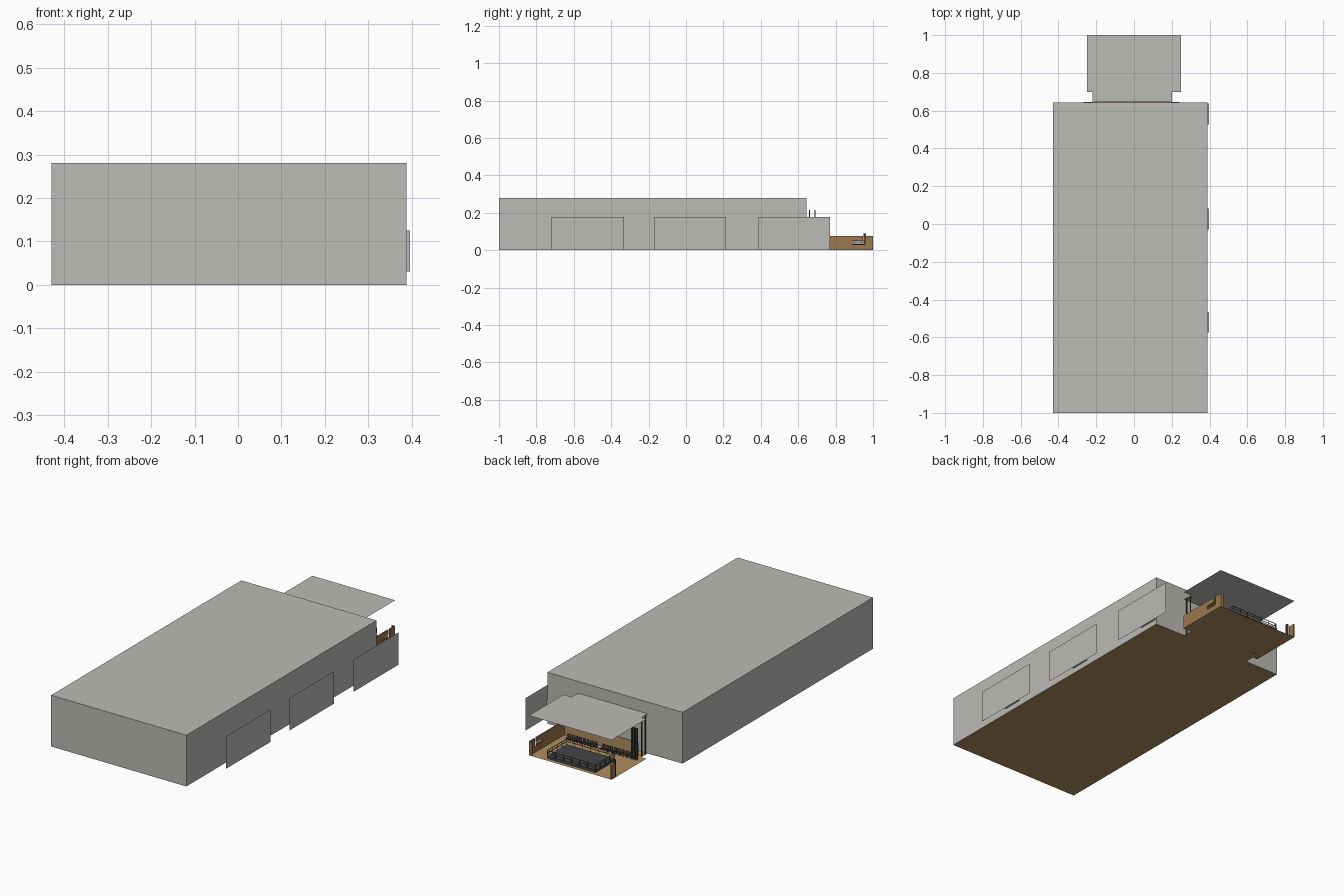
import bpy
import bmesh

cube = bpy.data.objects.get("Cube")
if cube:
    bpy.data.objects.remove(cube, do_unlink=True)


def material(name, rgb):
    m = bpy.data.materials.new(name)
    m.use_nodes = True
    color = (*rgb, 1)
    m.diffuse_color = color
    m.node_tree.nodes["Principled BSDF"].inputs["Base Color"].default_value = color
    return m


grey = material("pale_grey", (0.5, 0.495, 0.465))
tan = material("tan_floor", (0.44, 0.27, 0.12))
brown = material("brown_wood", (0.33, 0.185, 0.075))
dark = material("dark_grey", (0.06, 0.06, 0.065))


def finish(bm, name, mat):
    mesh = bpy.data.meshes.new(name)
    bm.to_mesh(mesh)
    bm.free()
    mesh.materials.append(mat)
    obj = bpy.data.objects.new(name, mesh)
    bpy.context.collection.objects.link(obj)
    return obj


def add_box(bm, xs, ys, zs):
    verts = bmesh.ops.create_cube(bm, size=1)["verts"]
    for v in verts:
        v.co = [r[0] if c < 0 else r[1] for c, r in zip(v.co, (xs, ys, zs))]
    return verts


def boxes(name, mat, parts):
    bm = bmesh.new()
    for p in parts:
        add_box(bm, *p)
    return finish(bm, name, mat)


def sheet(name, mat, points):
    bm = bmesh.new()
    bm.faces.new([bm.verts.new(p) for p in points])
    return finish(bm, name, mat)


# Main hall: walls and roof, open underneath
bm = bmesh.new()
add_box(bm, (-0.43, 0.388), (-1, 0.643), (0, 0.28))
bm.normal_update()
bmesh.ops.delete(bm, geom=[f for f in bm.faces if f.normal.z < -0.5], context="FACES")
finish(bm, "main_hall", grey)

# Floor slab and annex roof share the stepped annex outline
annex = [(0.2, 0.645), (0.2, 0.70), (0.25, 0.70), (0.25, 1),
         (-0.25, 1), (-0.25, 0.70), (-0.22, 0.70), (-0.22, 0.645)]
hall = [(-0.43, 0.643), (-0.43, -1), (0.388, -1), (0.388, 0.643)]
sheet("floor", tan, [(x, y, 0) for x, y in hall + annex])
sheet("annex_roof", grey, [(x, y, 0.217) for x, y in annex])

# Free-standing side panels with a shallow wall box behind each
for i, y in enumerate((-0.525, 0.022, 0.578)):
    a, b = y - 0.193, y + 0.193
    sheet(f"side_panel_{i}", grey,
          [(0.43, a, 0), (0.43, b, 0), (0.43, b, 0.177), (0.43, a, 0.177)])
    boxes(f"wall_box_{i}", grey,
          [((0.387, 0.396), (y - 0.055 + 0.005, y + 0.06), (0.03, 0.125))])

# Low annex walls, with a slit window on the left side
left = (0.244, 0.25)
boxes("annex_walls", brown, [
    (left, (0.70, 0.89), (0, 0.077)),
    (left, (0.89, 0.957), (0, 0.03)),
    (left, (0.89, 0.945), (0.05, 0.077)),
    (left, (0.89, 0.945), (0.035, 0.042)),
    (left, (0.957, 1), (0, 0.077)),
    ((0.232, 0.25), (0.994, 1), (0, 0.077)),
    ((-0.25, -0.244), (0.965, 1), (0, 0.077)),
])
boxes("annex_inner_wall", tan, [((-0.2, 0.244), (0.698, 0.702), (0, 0.077))])

# Raised platform with railings
x0, x1, y0, y1 = -0.14, 0.15, 0.815, 0.982
boxes("platform", dark, [((x0, x1), (y0, y1), (0.002, 0.016))])
t = 0.0012
rails = []
for z in (0.032, 0.046):
    for y in (y0, y1):
        rails.append(((x0, x1), (y - t, y + t), (z - t, z + t)))
    for x in (x0, x1):
        rails.append(((x - t, x + t), (y0, y1), (z - t, z + t)))
for i in range(7):
    x = x0 + (x1 - x0) * i / 6
    for y in (y0, y1):
        rails.append(((x - t, x + t), (y - t, y + t), (0.016, 0.047)))
for i in range(1, 4):
    y = y0 + (y1 - y0) * i / 4
    for x in (x0, x1):
        rails.append(((x - t, x + t), (y - t, y + t), (0.016, 0.047)))
boxes("platform_railing", dark, rails)

# Two rows of chairs
chairs = []
for start in (-0.185, 0.025):
    for i in range(8):
        x = start + i * 0.023
        xs = (x, x + 0.016)
        chairs.append((xs, (0.73, 0.746), (0.011, 0.014)))
        chairs.append((xs, (0.73, 0.733), (0.014, 0.03)))
        for lx in xs:
            for ly in (0.732, 0.745):
                chairs.append(((lx - t, lx + t), (ly - t, ly + t), (0, 0.012)))
boxes("chairs", dark, chairs)

# Tall entrance posts and a corner post
posts = []
for x in (-0.215, 0.195):
    for y in (0.66, 0.69):
        posts.append(((x - 0.003, x + 0.003), (y - 0.002, y + 0.002), (0, 0.215)))
for i in range(3):
    x = -0.222 + i * 0.014
    posts.append(((x, x + 0.008), (0.732, 0.742), (0, 0.172)))
posts.append(((-0.243, -0.232), (0.95, 0.962), (0, 0.09)))
boxes("entrance_posts", dark, posts)
